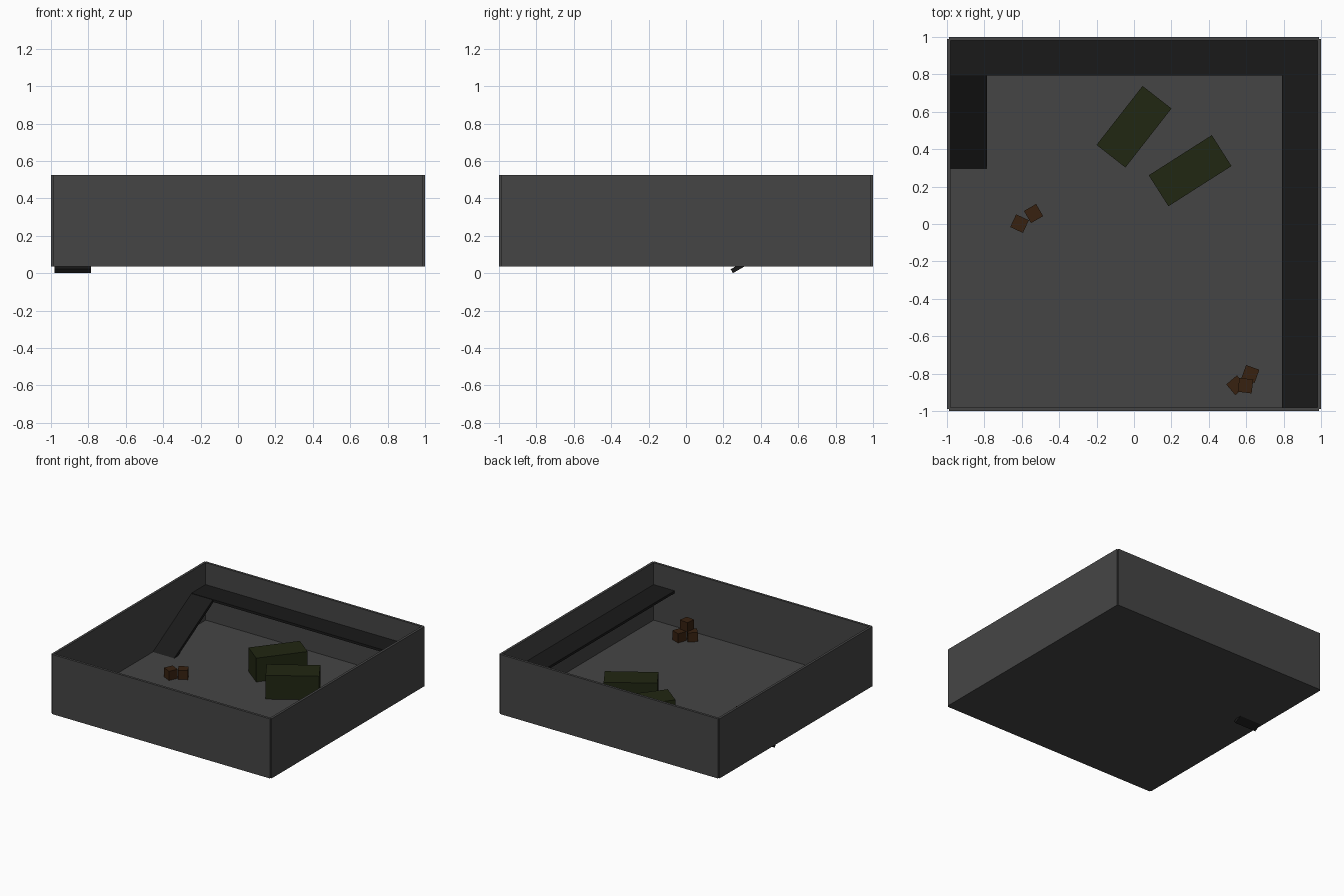
import bpy, math

if "Cube" in bpy.data.objects:
    bpy.data.objects.remove(bpy.data.objects["Cube"])


def material(name, rgb):
    m = bpy.data.materials.new(name)
    m.diffuse_color = (*rgb, 1)
    m.use_nodes = True
    m.node_tree.nodes["Principled BSDF"].inputs["Base Color"].default_value = m.diffuse_color
    return m


CONCRETE = material("concrete", (0.06, 0.06, 0.06))
DARK = material("dark_metal", (0.01, 0.01, 0.01))
GREEN = material("green_paint", (0.015, 0.02, 0.006))
WOOD = material("brown_wood", (0.038, 0.015, 0.005))


def box(name, center, size, mat, rot=(0, 0, 0)):
    bpy.ops.mesh.primitive_cube_add(size=1, location=center,
                                    rotation=[math.radians(a) for a in rot])
    o = bpy.context.object
    o.name = name
    o.scale = size
    bpy.ops.object.transform_apply(location=False, rotation=False, scale=True)
    o.data.materials.append(mat)
    return o


FLOOR = 0.053   # top of the floor
BASE = 0.035    # underside of floor and walls
TOP = 0.525     # rim of the walls

# Floor slab
box("floor", (0, 0, (FLOOR + BASE) / 2), (1.98, 1.98, FLOOR - BASE), CONCRETE)

# Four walls
zc, h = (BASE + TOP) / 2, TOP - BASE
for s, side in ((-1, "front"), (1, "back")):
    box(side + "_wall", (0, s * 0.99, zc), (1.98, 0.02, h), CONCRETE)
for s, side in ((-1, "left"), (1, "right")):
    box(side + "_wall", (s * 0.99, 0, zc), (0.02, 1.98, h), CONCRETE)

# Raised walkway along the back and right walls
WALK = 0.345
box("back_walkway", (0, 0.89, WALK - 0.01), (1.97, 0.19, 0.02), DARK)
box("right_walkway", (0.885, -0.0925, WALK - 0.01), (0.19, 1.775, 0.02), DARK)

# Ramp up to the walkway; its lower tip pokes through the floor
angle, thick = math.radians(30), 0.024
y0, y1 = 0.239, 0.8
length = (y1 - y0) / math.cos(angle)
zmid = WALK - length / 2 * math.sin(angle)
box("ramp", (-0.884, (y0 + y1) / 2 + thick / 2 * math.sin(angle),
             zmid - thick / 2 * math.cos(angle)),
    (0.196, length, thick), DARK, (30, 0, 0))

# Large green containers
for i, (x, y, a) in enumerate(((0.0, 0.52, 52), (0.30, 0.285, 32.5))):
    box(f"container_{i + 1}", (x, y, FLOOR + 0.098), (0.4, 0.196, 0.196), GREEN, (0, 0, a))

# Small wooden crates: x, y, turn, stack level
C = 0.075
crates = ((-0.612, 0.002, -25, 0), (-0.537, 0.056, 30, 0),
          (0.546, -0.862, 40, 0), (0.622, -0.802, -20, 0),
          (0.596, -0.864, -7, 1))
for i, (x, y, a, lvl) in enumerate(crates):
    box(f"crate_{i + 1}", (x, y, FLOOR + C * (lvl + 0.5)), (C, C, C), WOOD, (0, 0, a))
